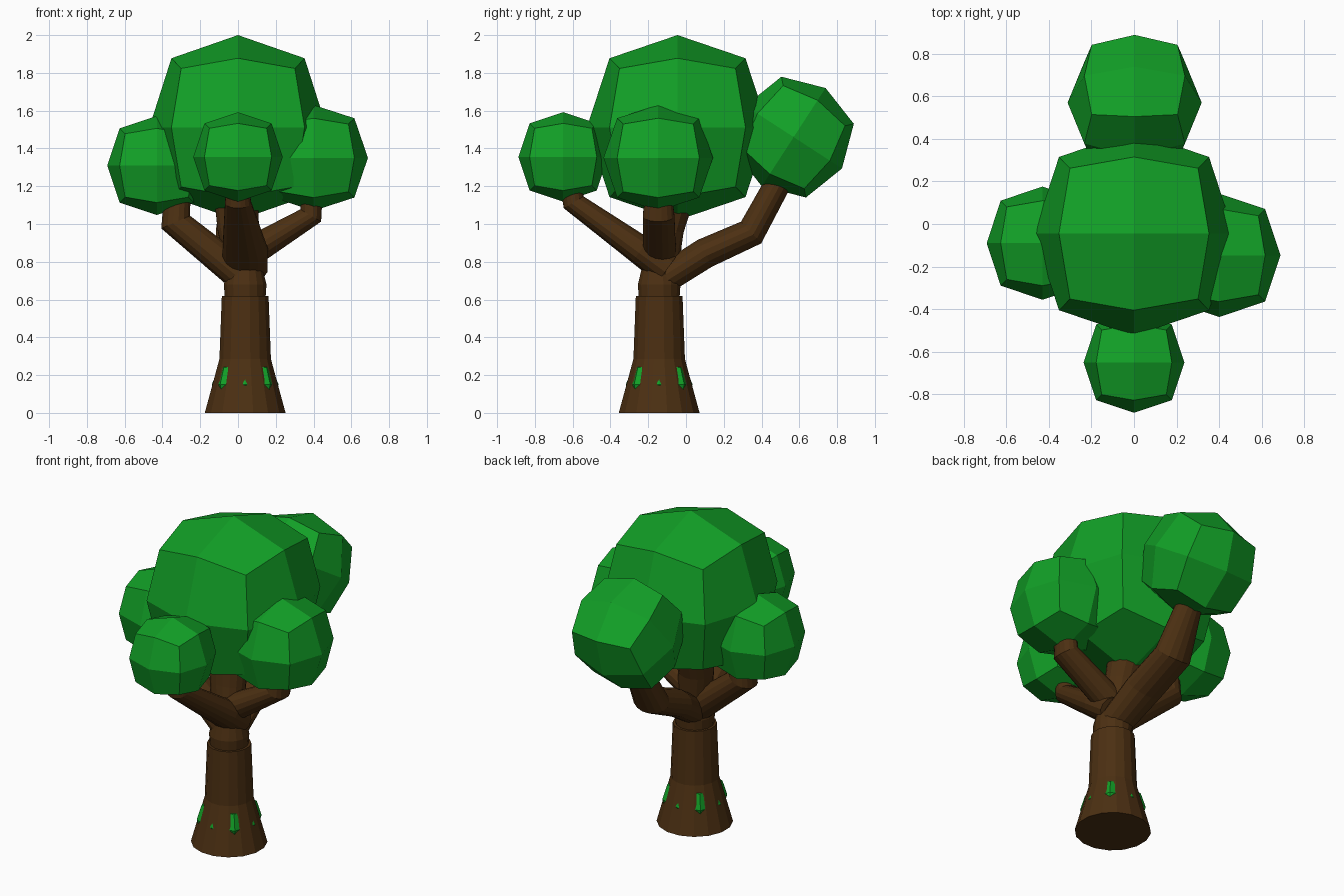
import bpy, bmesh, math
from mathutils import Vector, Matrix

if "Cube" in bpy.data.objects:
    bpy.data.objects.remove(bpy.data.objects["Cube"])


def material(name, rgb):
    m = bpy.data.materials.new(name)
    m.diffuse_color = (*rgb, 1)
    m.use_nodes = True
    m.node_tree.nodes["Principled BSDF"].inputs["Base Color"].default_value = m.diffuse_color
    return m


BARK = material("bark_brown", (0.072, 0.029, 0.006))
LEAF = material("leaf_green", (0.006, 0.35, 0.02))


def finish(name, bm, mat):
    bmesh.ops.recalc_face_normals(bm, faces=bm.faces)
    me = bpy.data.meshes.new(name)
    bm.to_mesh(me)
    bm.free()
    me.materials.append(mat)
    ob = bpy.data.objects.new(name, me)
    bpy.context.collection.objects.link(ob)
    return ob


def leaf_ball(name, centre, radii, tilt=0):
    """Rounded cube with 2 x 2 quads per side."""
    bm = bmesh.new()
    bmesh.ops.create_cube(bm, size=2)
    bmesh.ops.subdivide_edges(bm, edges=bm.edges[:], cuts=1, use_grid_fill=True)
    for v in bm.verts:
        # side centres stay out, edges and corners are pulled in
        n = sum(abs(c) > 0.5 for c in v.co)
        v.co *= {1: 1.0, 2: 0.75, 3: 0.64}[n]
        v.co = Vector(a * r for a, r in zip(v.co, radii))
    bm.transform(Matrix.Translation(centre) @ Matrix.Rotation(math.radians(tilt), 4, 'X'))
    return finish(name, bm, LEAF)


def limb(name, outward, rings, sides=16):
    """Tube through rings (x, y, z, half_width, half_height)."""
    bm = bmesh.new()
    pts = [Vector(r[:3]) for r in rings]
    side = Vector((*outward, 0)).normalized().cross(Vector((0, 0, 1)))
    loops = []
    for i, (p, r) in enumerate(zip(pts, rings)):
        dirs = [(pts[j + 1] - pts[j]).normalized()
                for j in (i - 1, i) if 0 <= j < len(pts) - 1]
        t = sum(dirs, Vector()).normalized()
        up = side.cross(t).normalized()
        loops.append([bm.verts.new(p + side * r[3] * math.cos(a) + up * r[4] * math.sin(a))
                      for a in (2 * math.pi * (k + 0.5) / sides for k in range(sides))])
    for a, b in zip(loops, loops[1:]):
        for k in range(sides):
            n = (k + 1) % sides
            bm.faces.new((a[k], a[n], b[n], b[k]))
    bm.faces.new(loops[0])
    bm.faces.new(loops[-1])
    return finish(name, bm, BARK)


# Trunk with flared foot, and the narrower fork above it
X, Y = 0.038, -0.142
limb("trunk", (0, 1), [(X, Y, 0, 0.218, 0.218), (X, Y, 0.285, 0.139, 0.139),
                       (X, Y, 0.62, 0.126, 0.126)])
limb("fork", (0, 1), [(X, Y, 0.58, 0.108, 0.108), (X, Y, 0.68, 0.115, 0.115),
                      (X, Y, 0.78, 0.09, 0.09)])

# Branches
limb("centre_branch", (0, 1), [(X, Y, 0.68, 0.09, 0.09), (0.0, -0.10, 0.97, 0.11, 0.09),
                               (-0.01, -0.06, 1.16, 0.12, 0.11)])
limb("left_branch", (-1, 0), [(0.05, -0.14, 0.70, 0.10, 0.09), (-0.33, -0.10, 1.01, 0.09, 0.085),
                              (-0.32, -0.09, 1.18, 0.07, 0.07)])
limb("right_branch", (1, 0), [(0.03, -0.14, 0.83, 0.09, 0.085), (0.385, -0.145, 1.045, 0.085, 0.065),
                              (0.39, -0.145, 1.18, 0.07, 0.06)])
limb("front_branch", (0, -1), [(X, -0.10, 0.76, 0.12, 0.09), (X, -0.24, 0.86, 0.122, 0.08),
                               (0, -0.595, 1.115, 0.07, 0.062), (0, -0.61, 1.22, 0.06, 0.06)])
limb("back_branch", (0, 1), [(X, -0.13, 0.70, 0.10, 0.08), (0.01, 0.10, 0.845, 0.12, 0.082),
                             (0, 0.345, 0.955, 0.12, 0.08), (0, 0.50, 1.24, 0.075, 0.07)])

# Crown
leaf_ball("main_crown", (0, -0.045, 1.51), (0.47, 0.48, 0.49))
leaf_ball("left_crown", (-0.43, -0.09, 1.31), (0.262, 0.266, 0.262))
leaf_ball("right_crown", (0.40, -0.147, 1.35), (0.288, 0.29, 0.28))
leaf_ball("front_crown", (0, -0.65, 1.355), (0.237, 0.237, 0.237))
leaf_ball("back_crown", (0.003, 0.57, 1.46), (0.315, 0.305, 0.31), tilt=-33)

# Small leaf tips poking out of the trunk foot
leaf_ball("foot_leaves", (X, Y, 0.15), (0.177, 0.177, 0.14))
